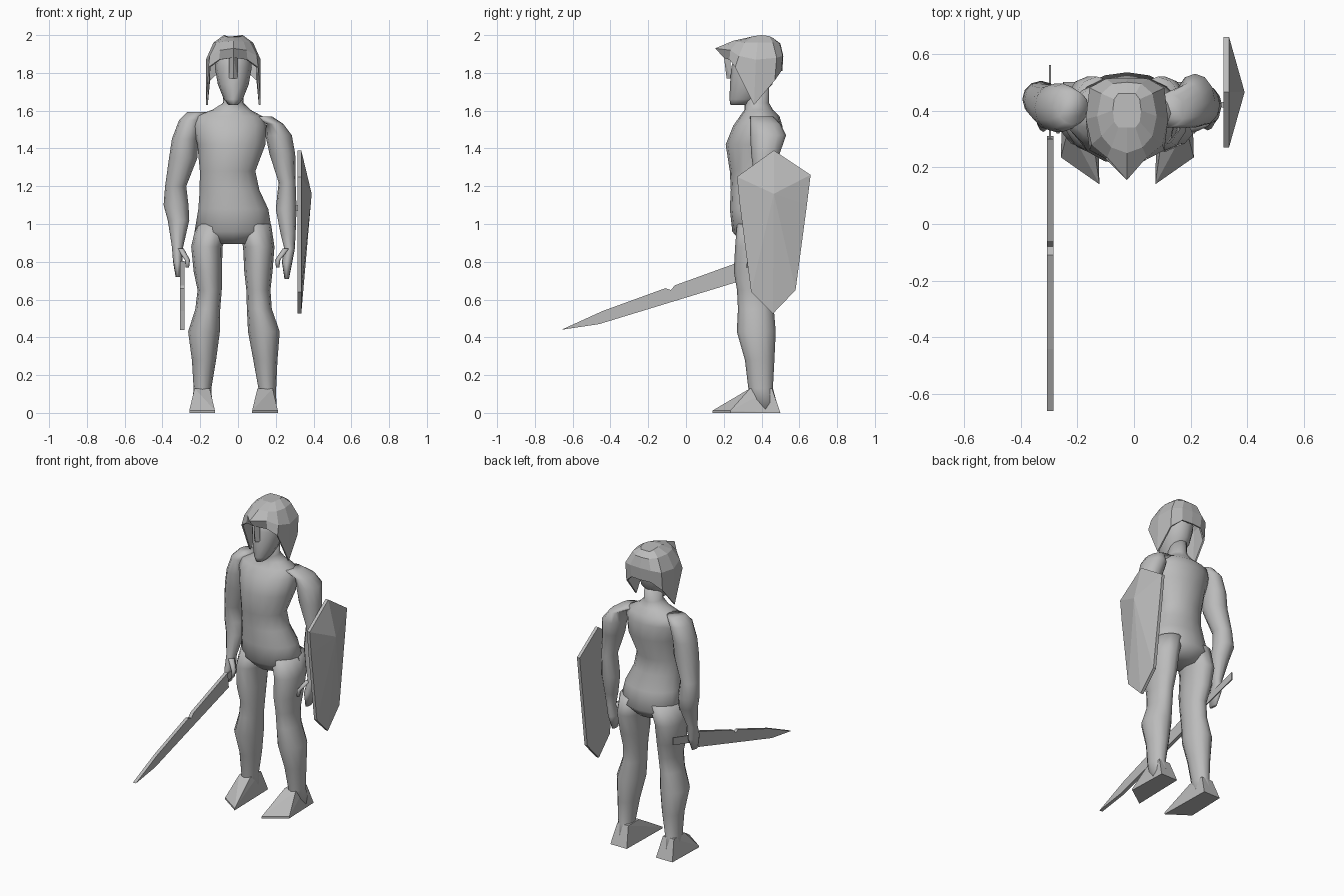
import bpy, bmesh, math

grey = bpy.data.materials.new("plain_grey")
grey.diffuse_color = (0.5, 0.5, 0.5, 1)
CX = -0.025  # midline of the figure


def finish(name, bm, smooth):
    bmesh.ops.recalc_face_normals(bm, faces=bm.faces)
    me = bpy.data.meshes.new(name)
    bm.to_mesh(me)
    bm.free()
    me.materials.append(grey)
    for p in me.polygons:
        p.use_smooth = smooth
    ob = bpy.data.objects.new(name, me)
    bpy.context.collection.objects.link(ob)
    return ob


def loft(name, rings, n=12, smooth=True):
    """Skin horizontal ellipses given as (x, y, z, half width, half depth)."""
    bm = bmesh.new()
    loops = []
    for x, y, z, rx, ry in rings:
        loops.append([bm.verts.new((x + rx * math.cos(2 * math.pi * i / n),
                                    y + ry * math.sin(2 * math.pi * i / n), z)) for i in range(n)])
    for a, b in zip(loops, loops[1:]):
        for i in range(n):
            j = (i + 1) % n
            bm.faces.new((a[i], a[j], b[j], b[i]))
    bm.faces.new(loops[0])
    bm.faces.new(loops[-1])
    return finish(name, bm, smooth)


def hull(name, pts, smooth=False):
    bm = bmesh.new()
    for p in pts:
        bm.verts.new(p)
    bmesh.ops.convex_hull(bm, input=bm.verts)
    return finish(name, bm, smooth)


def plate(name, outline, x0, x1):
    """Extrude a (y, z) outline between two x positions."""
    bm = bmesh.new()
    a = [bm.verts.new((x0, y, z)) for y, z in outline]
    b = [bm.verts.new((x1, y, z)) for y, z in outline]
    bm.faces.new(a)
    bm.faces.new(b)
    for i in range(len(a)):
        j = (i + 1) % len(a)
        bm.faces.new((a[i], a[j], b[j], b[i]))
    return finish(name, bm, False)


# Torso with neck
loft("torso", [
    (CX, .39, .895, .10, .09), (CX, .39, .96, .205, .145), (CX, .37, 1.08, .185, .138),
    (-.045, .355, 1.18, .158, .118), (-.055, .35, 1.28, .147, .118), (-.035, .36, 1.42, .18, .15),
    (-.045, .38, 1.52, .195, .13), (-.05, .39, 1.57, .18, .105), (-.035, .385, 1.605, .10, .075),
    (CX, .375, 1.64, .055, .065), (CX, .37, 1.72, .05, .07)], 16)

# Head
loft("head", [
    (CX, .29, 1.63, .025, .055), (CX, .305, 1.66, .05, .075), (CX, .345, 1.74, .082, .112),
    (CX, .36, 1.83, .098, .12), (CX, .37, 1.92, .085, .105)])

# Arms, from shoulder to fingertips
loft("sword_arm", [
    (-.215, .41, 1.592, .055, .06), (-.25, .41, 1.55, .062, .085), (-.28, .41, 1.45, .07, .085),
    (-.29, .41, 1.35, .075, .08), (-.33, .43, 1.2, .056, .065), (-.328, .44, 1.1, .066, .065),
    (-.315, .425, 1.02, .057, .06), (-.32, .39, .88, .03, .035), (-.32, .375, .8, .024, .05),
    (-.318, .36, .72, .012, .03)])
loft("shield_arm", [
    (.12, .40, 1.57, .06, .06), (.195, .42, 1.53, .045, .08), (.215, .435, 1.47, .07, .095),
    (.235, .42, 1.37, .068, .075), (.26, .425, 1.22, .045, .06), (.255, .42, 1.08, .055, .06),
    (.265, .40, .95, .04, .045), (.273, .39, .87, .028, .035), (.26, .38, .8, .028, .05),
    (.258, .37, .71, .012, .03)])

# Thumbs
for name, x0, x1 in (("sword_thumb", -.305, -.268), ("shield_thumb", .255, .21)):
    loft(name, [(x1, .33, .77, .009, .013), (x1, .34, .81, .014, .018), (x0, .365, .87, .018, .022)], 6)

# Legs: centre x per leg, then shared depth and width
leg_shape = [(1.0, .395, .09, .125), (.88, .39, .083, .13), (.75, .375, .075, .122), (.65, .37, .064, .1),
             (.55, .37, .066, .095), (.43, .372, .084, .103), (.28, .39, .064, .078),
             (.13, .395, .047, .065), (.02, .42, .055, .07)]
legs = {"sword": (-.13, -.165, -.16, -.15, -.16, -.18, -.18, -.188, -.19),
        "shield": (.085, .11, .108, .108, .113, .137, .145, .155, .148)}
for side, xs in legs.items():
    loft(side + "_leg", [(x, y, z, rx, ry) for x, (z, y, rx, ry) in zip(xs, leg_shape)])

# Feet: wedges with a slanted toe edge
for side, x, s in (("sword_foot", -.19, 1), ("shield_foot", .143, -1)):
    pts = [(x + d, .5, 0) for d in (-.06, .06)]
    for z in (0, .012):
        pts += [(x - s * .068, .235, z), (x + s * .068, .14, z)]
    pts += [(x + d, y, .13) for d in (-.04, .04) for y in (.34, .455)]
    hull(side, pts)

# Helmet: half rings from brow to nape, mirrored
half_rings = [
    [(0, .20, 1.88), (.075, .23, 1.87), (.132, .26, 1.83), (.145, .36, 1.63), (.132, .47, 1.76), (.07, .505, 1.81), (0, .51, 1.81)],
    [(0, .155, 1.93), (.07, .235, 1.92), (.125, .28, 1.89), (.145, .37, 1.87), (.132, .48, 1.88), (.075, .512, 1.89), (0, .515, 1.89)],
    [(0, .25, 1.97), (.055, .27, 1.965), (.09, .31, 1.96), (.105, .38, 1.96), (.09, .46, 1.96), (.05, .495, 1.955), (0, .50, 1.955)],
    [(0, .34, 1.99), (.03, .34, 1.99), (.045, .36, 1.995), (.05, .40, 2.0), (.045, .44, 1.995), (.03, .46, 1.985), (0, .46, 1.985)]]
bm = bmesh.new()
loops = []
for half in half_rings:
    ring = half + [(-x, y, z) for x, y, z in half[-2:0:-1]]
    loops.append([bm.verts.new((CX + x, y, z)) for x, y, z in ring])
for a, b in zip(loops, loops[1:]):
    for i in range(len(a)):
        j = (i + 1) % len(a)
        bm.faces.new((a[i], a[j], b[j], b[i]))
bm.faces.new(loops[-1])
helmet = finish("helmet", bm, False)
shell = helmet.modifiers.new("shell", "SOLIDIFY")
shell.thickness = .01

# Nose guard
hull("nose_guard", [(CX + x, y, z) for x in (-.022, .022) for y, z in ((.235, 1.89), (.235, 1.77))]
     + [(CX, .2, 1.89), (CX, .215, 1.77)])

# Shield: flat rim plate with a raised faceted face
rim = [(.465, 1.39), (.66, 1.26), (.64, 1.10), (.58, .65), (.46, .525), (.345, .64), (.285, 1.10), (.27, 1.25)]
hull("shield", [(x, y, z) for x in (.315, .335) for y, z in rim] + [(.39, .465, 1.16)])
hull("shield_grip", [(x, y, z) for x in (.27, .32) for y in (.41, .43) for z in (1.07, 1.10)])

# Sword: notched blade and thin grip
plate("blade", [(-.66, .44), (-.44, .54), (-.11, .66), (-.08, .65), (-.06, .675), (.30, .805),
                (.31, .705), (-.46, .47)], -.306, -.284)
plate("grip", [(.30, .785), (.56, .86), (.56, .81), (.30, .735)], -.299, -.293)
